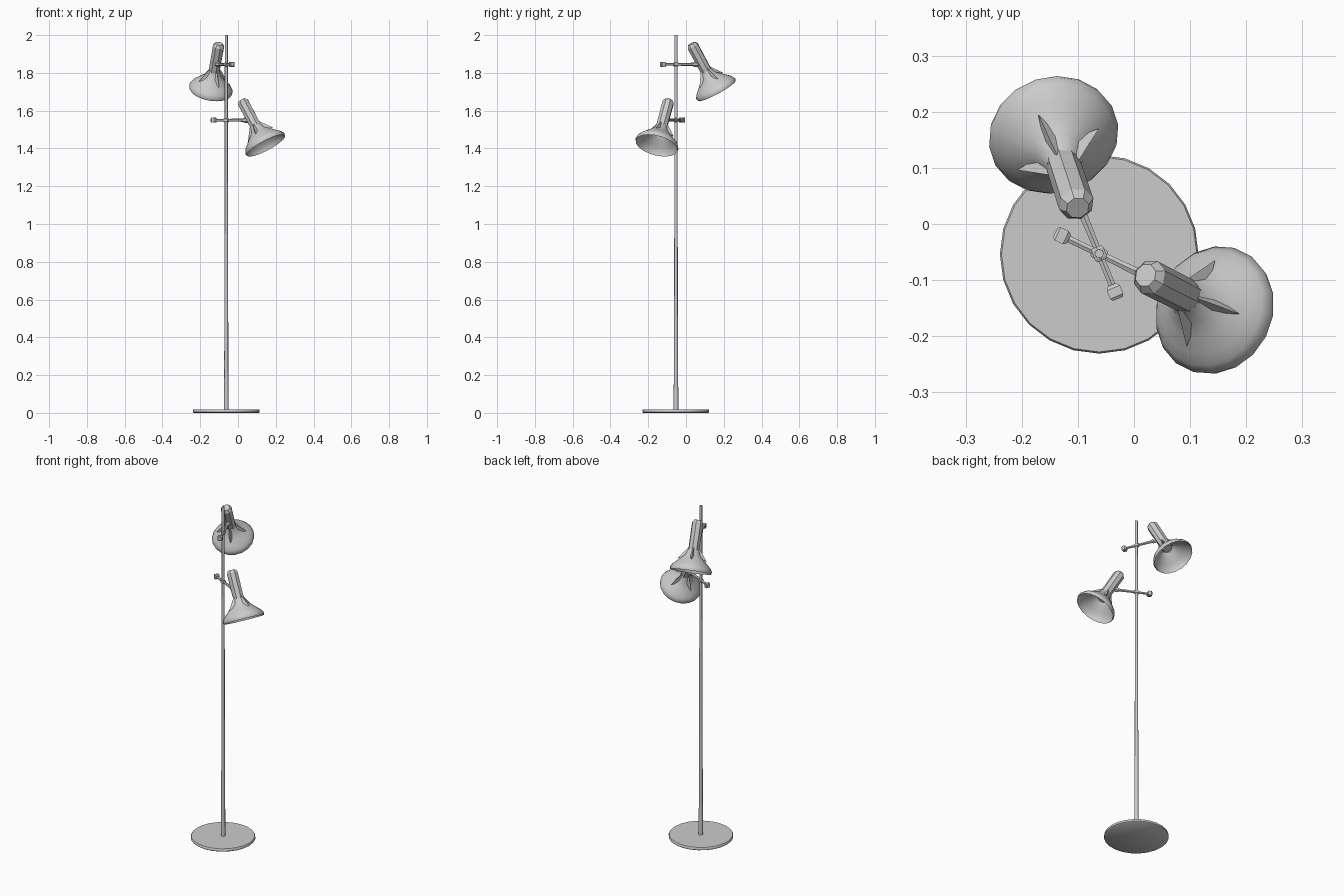
import bpy, bmesh, math
from mathutils import Vector, Matrix

cube = bpy.data.objects.get("Cube")
if cube:
    bpy.data.objects.remove(cube, do_unlink=True)

# Single painted metal finish
grey = bpy.data.materials.new("light grey metal")
grey.use_nodes = True
colour = (0.6, 0.6, 0.6, 1.0)
grey.diffuse_color = colour
grey.node_tree.nodes["Principled BSDF"].inputs["Base Color"].default_value = colour

PX, PY = -0.062, -0.053          # pole position


def finish(name, bm, matrix=Matrix(), smooth=None):
    bmesh.ops.recalc_face_normals(bm, faces=bm.faces)
    mesh = bpy.data.meshes.new(name)
    bm.to_mesh(mesh)
    bm.free()
    mesh.materials.append(grey)
    ob = bpy.data.objects.new(name, mesh)
    bpy.context.collection.objects.link(ob)
    ob.matrix_world = matrix
    if smooth:
        bpy.ops.object.select_all(action='DESELECT')
        ob.select_set(True)
        bpy.context.view_layer.objects.active = ob
        bpy.ops.object.shade_smooth_by_angle(angle=math.radians(smooth))
    return ob


def lathe(name, profile, sides, matrix=Matrix(), smooth=None, closed=False):
    """Revolve (radius, height) points around local z; open profiles get end caps."""
    bm = bmesh.new()
    rings = []
    for r, z in profile:
        rings.append([bm.verts.new((r * math.cos(2 * math.pi * i / sides),
                                    r * math.sin(2 * math.pi * i / sides), z))
                      for i in range(sides)])
    pairs = list(zip(rings, rings[1:]))
    if closed:
        pairs.append((rings[-1], rings[0]))
    else:
        bm.faces.new(rings[0])
        bm.faces.new(rings[-1])
    for a, b in pairs:
        for i in range(sides):
            j = (i + 1) % sides
            bm.faces.new((a[i], a[j], b[j], b[i]))
    return finish(name, bm, matrix, smooth)


def frame(origin, z_axis, x_hint):
    """Matrix whose local z follows z_axis and local x leans toward x_hint."""
    z = Vector(z_axis).normalized()
    y = z.cross(Vector(x_hint)).normalized()
    x = y.cross(z)
    m = Matrix((x, y, z)).transposed().to_4x4()
    m.translation = Vector(origin)
    return m


# Base disc and tapering pole
lathe("base", [(0.172, 0.0), (0.177, 0.004), (0.177, 0.014), (0.174, 0.018)], 24,
      Matrix.Translation((PX, PY - 0.001, 0)), 40)
lathe("pole", [(0.013, 0.016), (0.011, 0.25), (0.009, 1.0), (0.008, 2.0)], 8,
      Matrix.Translation((PX, PY, 0)), 50)


def lamp(prefix, top, rim, arm_z):
    top, rim = Vector(top), Vector(rim)
    axis = top - rim
    outward = Vector((-axis.x, -axis.y, 0)).normalized()
    m = frame(rim, axis, outward)
    length = axis.length

    # Faceted lamp holder with a chamfered cap
    lathe(prefix + "_lamp_holder",
          [(0.027, 0.075), (0.031, 0.13), (0.032, length - 0.012), (0.021, length + 0.003)],
          8, m)

    # Thin flared shade, open at the bottom
    outer = [(0.114, 0.0), (0.117, 0.012), (0.107, 0.030), (0.090, 0.046),
             (0.066, 0.069), (0.043, 0.090), (0.029, 0.122)]
    inner = [(0.022, 0.114), (0.039, 0.084), (0.062, 0.063),
             (0.086, 0.041), (0.103, 0.026), (0.111, 0.010)]
    lathe(prefix + "_shade", outer + inner, 18, m, 45, closed=True)

    # Pointed fins between holder and shade
    bm = bmesh.new()
    for k in range(4):
        rot = Matrix.Rotation(math.radians(10 + 90 * k), 3, 'Z')
        peak, left, right, tip = [bm.verts.new(rot @ Vector(p)) for p in (
            (0.028, 0, 0.135), (0.030, 0.017, 0.085),
            (0.030, -0.017, 0.085), (0.082, 0, 0.063))]
        for f in ((peak, left, tip), (peak, tip, right), (left, right, tip), (peak, right, left)):
            bm.faces.new(f)
    finish(prefix + "_shade_fins", bm, m)

    # Horizontal arm through the pole, widening to a joint at the holder
    f = (arm_z - rim.z) / axis.z
    hit = rim + axis * f
    pole = Vector((PX, PY, arm_z))
    direction = (hit - pole).normalized()
    reach = (hit - pole).length - 0.02
    am = frame(pole, direction, (0, 0, 1))
    lathe(prefix + "_arm", [(0.007, -0.07), (0.007, 0.02), (0.009, reach - 0.035),
                            (0.010, reach)], 6, am, 50)
    lathe(prefix + "_arm_joint", [(0.010, reach - 0.035), (0.014, reach - 0.028),
                                  (0.014, reach - 0.006), (0.011, reach)], 6, am)
    lathe(prefix + "_arm_collar", [(0.011, -0.013), (0.013, -0.008), (0.013, 0.008),
                                   (0.011, 0.013)], 6, am)
    # Knob at the free end
    lathe(prefix + "_arm_knob", [(0.013, -0.087), (0.018, -0.082), (0.018, -0.066),
                                 (0.012, -0.060)], 4,
          am @ Matrix.Rotation(math.radians(45), 4, 'Z'))


lamp("upper", (-0.101, 0.030, 1.952), (-0.145, 0.163, 1.706), 1.845)
lamp("lower", (0.022, -0.092, 1.653), (0.148, -0.156, 1.415), 1.55)
